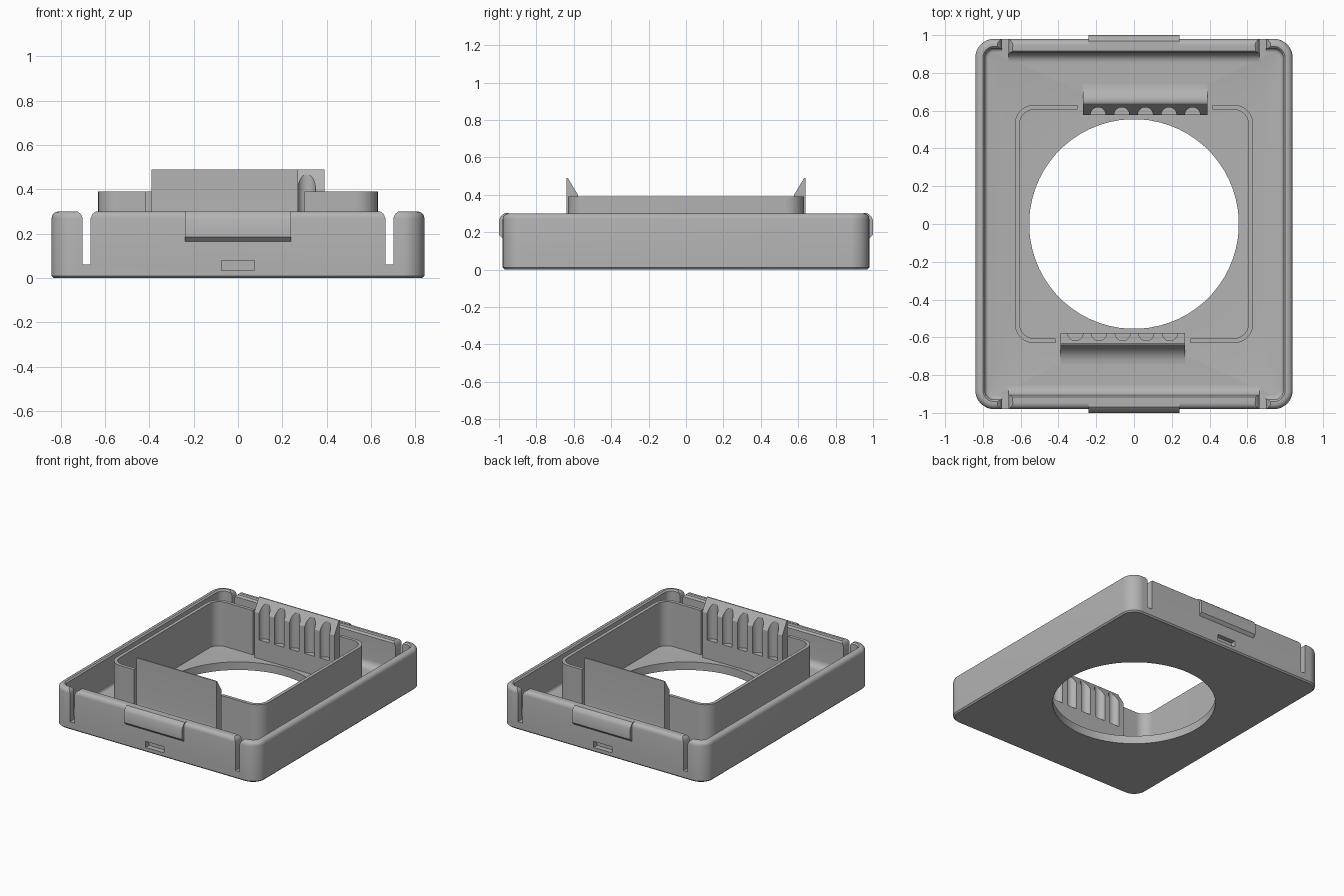
import bpy, bmesh
from math import sin, cos, pi, radians
from mathutils import Matrix

if "Cube" in bpy.data.objects:
    bpy.data.objects.remove(bpy.data.objects["Cube"])

GREY = (0.45, 0.45, 0.45, 1)
grey = bpy.data.materials.new("grey plastic")
grey.use_nodes = True
grey.diffuse_color = GREY
grey.node_tree.nodes["Principled BSDF"].inputs["Base Color"].default_value = GREY

STEPS = 15          # segments in each rounded corner
FLOOR = 0.06


def finish(name, bm):
    bmesh.ops.recalc_face_normals(bm, faces=bm.faces)
    mesh = bpy.data.meshes.new(name)
    bm.to_mesh(mesh)
    bm.free()
    mesh.materials.append(grey)
    ob = bpy.data.objects.new(name, mesh)
    bpy.context.collection.objects.link(ob)
    return ob


def ring(hx, hy, r, z):
    """Rounded rectangle; a circle when hx = hy = r."""
    pts = []
    for q, (sx, sy) in enumerate([(1, 1), (-1, 1), (-1, -1), (1, -1)]):
        for i in range(STEPS + 1):
            a = q * pi / 2 + i / STEPS * pi / 2
            if hx == r:     # spread evenly so corners do not coincide
                a = (q + (i + 0.5) / (STEPS + 1)) * pi / 2
            pts.append((sx * (hx - r) + r * cos(a), sy * (hy - r) + r * sin(a), z))
    return pts


def loft(name, rings):
    """Closed solid of revolution-like loops, last joined to first."""
    bm = bmesh.new()
    loops = [[bm.verts.new(p) for p in pts] for pts in rings]
    n = len(loops[0])
    for a, b in zip(loops, loops[1:] + loops[:1]):
        for i in range(n):
            j = (i + 1) % n
            bm.faces.new((a[i], a[j], b[j], b[i]))
    return finish(name, bm)


def extrude(name, profile, lo, hi, axis="x"):
    """Push a profile along x (points are y, z) or along y (points are x, z)."""
    bm = bmesh.new()
    place = (lambda p, t: (t, p[0], p[1])) if axis == "x" else (lambda p, t: (p[0], t, p[1]))
    face = bm.faces.new([bm.verts.new(place(p, lo)) for p in profile])
    moved = bmesh.ops.extrude_face_region(bm, geom=[face])["geom"]
    shift = (hi - lo, 0, 0) if axis == "x" else (0, hi - lo, 0)
    bmesh.ops.translate(bm, vec=shift, verts=[v for v in moved if isinstance(v, bmesh.types.BMVert)])
    return finish(name, bm)


def box(name, x0, x1, y0, y1, z0, z1):
    return extrude(name, [(y0, z0), (y1, z0), (y1, z1), (y0, z1)], x0, x1)


def cut(ob, cutters):
    for c in cutters:
        c.hide_render = True
        mod = ob.modifiers.new("cut", "BOOLEAN")
        mod.operation, mod.solver, mod.object = "DIFFERENCE", "EXACT", c
        bpy.context.view_layer.objects.active = ob
        bpy.ops.object.modifier_apply(modifier=mod.name)


def turned(ob, name):
    """Copy rotated half a turn about z."""
    mesh = ob.data.copy()
    mesh.transform(Matrix.Rotation(pi, 4, "Z"))
    new = bpy.data.objects.new(name, mesh)
    bpy.context.collection.objects.link(new)
    return new


def discard(obs):
    for ob in obs:
        bpy.data.objects.remove(ob)


# Tray: outer skin, rounded rim, inner skin, floor and round opening
def wall(inset, z):
    return ring(0.84 - inset, 0.98 - inset, 0.10 - inset, z)

skin = [wall(0.01, 0), wall(0, 0.01)]
skin += [wall(0.03 * (1 - cos(t * pi / 8)), 0.27 + 0.03 * sin(t * pi / 8)) for t in range(5)]
skin += [wall(0.04, 0.30), wall(0.05, 0.29)]
skin += [wall(0.05 + 0.02 * (1 - cos(t * pi / 8)), FLOOR + 0.02 * (1 - sin(t * pi / 8))) for t in range(5)]
skin += [ring(0.555, 0.555, 0.555, FLOOR), ring(0.555, 0.555, 0.555, 0)]
tray = loft("tray", skin)

# Thickened end wall with a fillet down to the floor
fillet = [(0.855 + 0.05 * sin(t * pi / 16), FLOOR + 0.05 * (1 - cos(t * pi / 16))) for t in range(9)]
back_wall = extrude("back_wall_lining",
                    [(0.855, 0.05)] + fillet + [(0.905, 0.285), (0.915, 0.299), (0.945, 0.299), (0.945, 0.05)],
                    -0.664, 0.664)

# Slots beside the end walls, flared at the top
slots = []
for s in (1, -1):
    profile = [(s * 0.664, FLOOR), (s * 0.664, 0.27), (s * 0.655, 0.29), (s * 0.635, 0.305),
               (s * 0.73, 0.305), (s * 0.71, 0.29), (s * 0.70, 0.27), (s * 0.70, FLOOR)]
    slots.append(extrude("slot_cutter", profile, 0.895, 1.05, "y"))
slots_front = [turned(s, "slot_cutter") for s in slots]
notch = box("notch_cutter", -0.075, 0.075, 0.94, 1.05, 0.035, 0.08)
notch_front = turned(notch, "notch_cutter")
cut(tray, slots + slots_front + [notch, notch_front])
cut(back_wall, slots)
discard(slots + slots_front + [notch, notch_front])
front_wall = turned(back_wall, "front_wall_lining")

# Snap latches on the outside
back_latch = extrude("back_latch", [(0.95, 0.165), (0.98, 0.165), (1.0, 0.185), (1.0, 0.265),
                                    (0.99, 0.285), (0.97, 0.302), (0.95, 0.302)], -0.24, 0.24)
front_latch = turned(back_latch, "front_latch")

# Inner frame with a gap for each clip
frame = loft("inner_frame", [ring(0.63, 0.63, 0.10, 0.05), ring(0.63, 0.63, 0.10, 0.39),
                             ring(0.605, 0.605, 0.075, 0.39), ring(0.605, 0.605, 0.075, 0.05)])
gap = box("gap_cutter", -0.30, 0.415, 0.55, 0.70, 0.02, 0.5)
gap_front = turned(gap, "gap_cutter")
cut(frame, [gap, gap_front])
discard([gap, gap_front])

# Hooked clip with a curved foot and five grooves
foot = [(0.64 + 0.10 * (1 - cos(t * pi / 16)), 0.16 - 0.10 * sin(t * pi / 16)) for t in range(9)]
back_clip = extrude("back_clip", [(0.578, 0.05), (0.578, 0.40), (0.632, 0.49), (0.64, 0.49)]
                    + foot + [(0.74, 0.05)], -0.27, 0.39)
grooves = []
for i in range(5):
    bm = bmesh.new()
    bmesh.ops.create_cone(bm, cap_ends=True, segments=32, radius1=0.04, radius2=0.04, depth=0.4,
                          matrix=Matrix.Translation((-0.19 + 0.125 * i, 0.578, 0.4)))
    grooves.append(finish("groove_cutter", bm))
cut(back_clip, grooves)
discard(grooves)
front_clip = turned(back_clip, "front_clip")

# Smooth curved surfaces, keep edges crisp
for ob in (tray, back_wall, front_wall, back_latch, front_latch, frame, back_clip, front_clip):
    bpy.ops.object.select_all(action="DESELECT")
    ob.select_set(True)
    bpy.context.view_layer.objects.active = ob
    bpy.ops.object.shade_smooth_by_angle(angle=radians(30))
